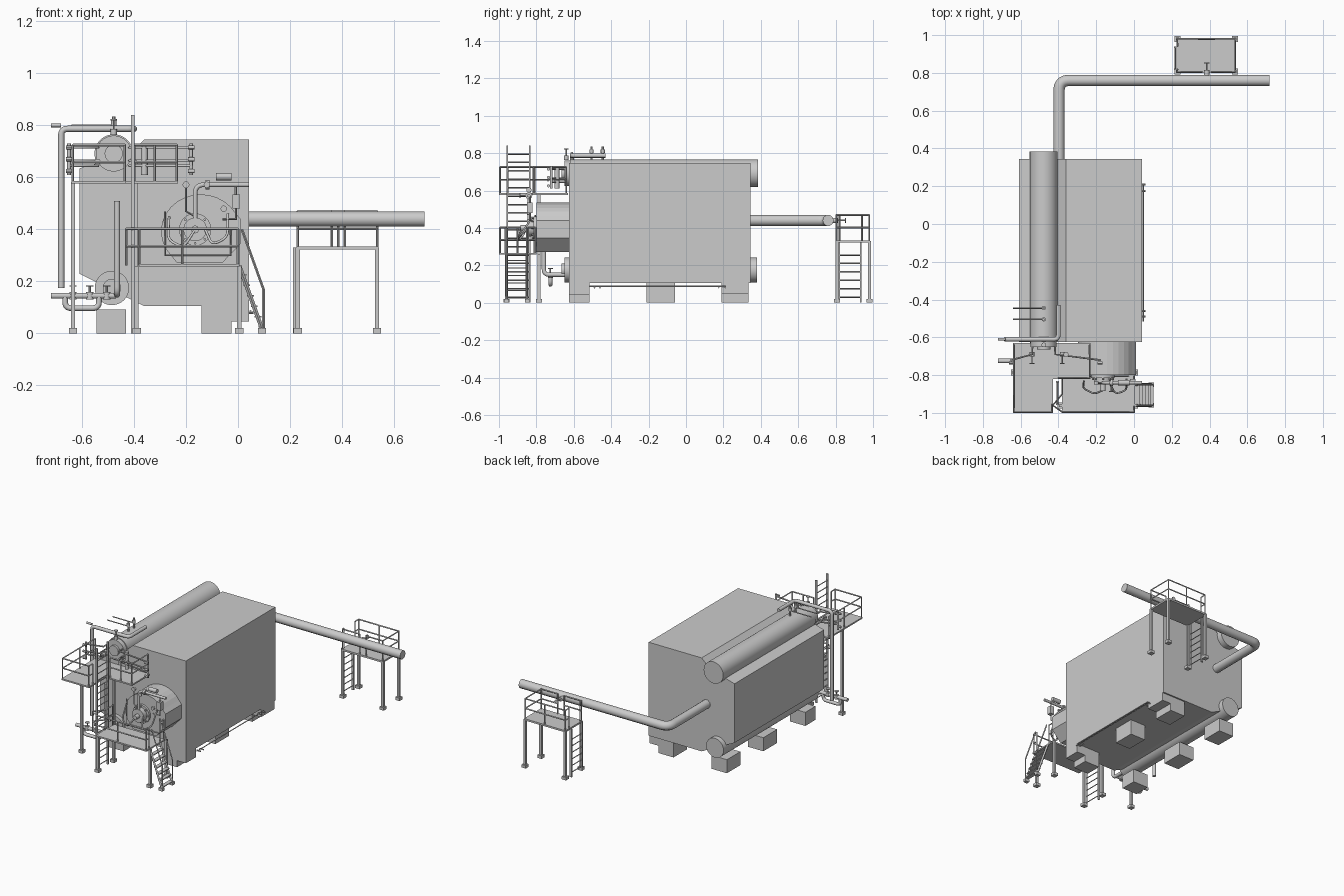
import bpy, math
from mathutils import Vector as V

if "Cube" in bpy.data.objects:
    bpy.data.objects.remove(bpy.data.objects["Cube"])

def mesh(name, verts, faces):
    me = bpy.data.meshes.new(name)
    me.from_pydata(verts, [], faces)
    ob = bpy.data.objects.new(name, me)
    bpy.context.collection.objects.link(ob)
    return ob

def prism(name, prof, y0, y1):
    """Extrude an (x, z) profile along y."""
    n = len(prof)
    v = [(x, y, z) for y in (y0, y1) for x, z in prof]
    f = [tuple(range(n)), tuple(range(2 * n - 1, n - 1, -1))]
    f += [(i, i + n, (i + 1) % n + n, (i + 1) % n) for i in range(n)]
    return mesh(name, v, f)

def box(name, x0, x1, y0, y1, z0, z1):
    return prism(name, [(x0, z0), (x1, z0), (x1, z1), (x0, z1)], y0, y1)

def cyl(name, a, b, r, n=32):
    a, b = V(a), V(b)
    d = b - a
    bpy.ops.mesh.primitive_cylinder_add(vertices=n, radius=r, depth=d.length, location=(a + b) / 2,
                                        rotation=d.to_track_quat('Z', 'Y').to_euler())
    ob = bpy.context.object
    ob.name = name
    bpy.ops.object.shade_smooth_by_angle()
    return ob

def bars(name, lines, r, res=0):
    """One object of bars or tubes swept along several polylines."""
    cu = bpy.data.curves.new(name, 'CURVE')
    cu.dimensions = '3D'
    cu.bevel_depth, cu.bevel_resolution, cu.use_fill_caps = r, res, True
    for pts in lines:
        s = cu.splines.new('POLY')
        s.points.add(len(pts) - 1)
        for p, q in zip(s.points, pts):
            p.co = (*q, 1)
        s.use_smooth = res > 0
    ob = bpy.data.objects.new(name, cu)
    bpy.context.collection.objects.link(ob)
    return ob

def pipe(name, pts, r, bend):
    """Round pipe with filleted corners."""
    P = [V(p) for p in pts]
    out = [P[0]]
    for a, b, c in zip(P, P[1:], P[2:]):
        s, e = b + (a - b).normalized() * bend, b + (c - b).normalized() * bend
        out += [s * (1 - t) ** 2 + b * 2 * t * (1 - t) + e * t * t for t in [i / 8 for i in range(9)]]
    return bars(name, [out + [P[-1]]], r, 3)

def railing(name, path, z, h):
    up = lambda k: [(x, y, z + h * k) for x, y in path]
    bars(name, [up(1), up(.52)] + [[(x, y, z), (x, y, z + h)] for x, y in path], .005)

def legs(name, spots, top):
    for x, y in spots:
        box(name, x - .008, x + .008, y - .008, y + .008, .02, top)
        box(name + "_foot", x - .016, x + .016, y - .016, y + .016, 0, .02)

def ladder(name, x, y0, y1, top, step=.045):
    rungs = [[(x, y0, .03 + i * step), (x, y1, .03 + i * step)] for i in range(int((top - .03) / step))]
    bars(name + "_rungs", rungs, .004)
    for y in (y0, y1):
        box(name + "_stile", x - .007, x + .007, y - .004, y + .004, 0, top)

def valve(name, p, d, r=.012, l=.045):
    """Valve body with flanges, stem and handwheel; d is the stem direction."""
    p, d = V(p), V(d)
    cyl(name + "_body", p - d * r, p + d * r, r, 16)
    cyl(name + "_stem", p, p + d * l, r * .3, 8)
    cyl(name + "_wheel", p + d * l, p + d * (l + .005), r, 16)

# boiler casing, skirts and feet
prism("boiler_casing", [(-.61, .23), (-.36, .105), (.042, .105), (.042, .746), (-.36, .746),
                        (-.41, .70), (-.54, .655), (-.61, .635)], -.625, .345)
box("front_skirt", -.14, .042, -.625, -.515, .045, .11)
box("rear_skirt", -.14, .042, .19, .335, .05, .11)
for y0, y1 in ((-.625, -.515), (-.21, -.06), (.19, .335)):
    box("right_foot", -.14, -.025, y0, y1, 0, .11)
    box("left_foot", -.545, -.43, y0, y1, 0, .093)
bars("drain_line", [[(.048, -.515, .087), (.048, .21, .087)]], .004)
for y in (-.49, -.46, .175, .21):
    bars("drain_stub", [[(.03, y, .08), (.06, y, .08)]], .005)

# upper and lower drums with end heads
cyl("steam_drum", (-.478, -.62, .692), (-.478, .385, .692), .074, 48)
cyl("steam_drum_head", (-.478, -.65, .692), (-.478, -.62, .692), .069, 48)
cyl("drum_manway", (-.478, -.665, .692), (-.478, -.65, .692), .035)
cyl("mud_drum", (-.485, -.65, .175), (-.485, .38, .175), .066, 48)
cyl("mud_manway", (-.485, -.665, .175), (-.485, -.65, .175), .035)

# burner windbox and burner
arc = [(-.143 + .153 * math.cos(math.radians(a)), .393 + .142 * math.sin(math.radians(a)))
       for a in range(30, 216, 12)]
prism("windbox", [(-.235, .272), (-.06, .272), (.01, .345), (.01, .44)] + arc, -.80, -.62)
cyl("burner_plate", (-.165, -.815, .40), (-.165, -.80, .40), .062)
cyl("burner_barrel", (-.165, -.85, .40), (-.165, -.80, .40), .045)
cyl("burner_nozzle", (-.165, -.885, .40), (-.165, -.85, .40), .015, 16)
for i in range(8):
    a = i * math.pi / 4
    x, z = -.165 + .053 * math.cos(a), .40 + .053 * math.sin(a)
    cyl("burner_bolt", (x, -.825, z), (x, -.81, z), .005, 8)
bars("windbox_frame", [[(-.28, -.806, .47), (-.28, -.806, .30), (-.028, -.806, .30), (-.028, -.806, .40)]], .004)
pipe("burner_hose", [(-.265, -.83, .45), (-.27, -.87, .36), (-.21, -.90, .33), (-.165, -.88, .40)], .005, .03)
pipe("oil_hose", [(-.13, -.84, .41), (-.10, -.90, .34), (-.04, -.88, .37), (-.04, -.82, .46)], .005, .03)

# fuel train above the burner
pipe("fuel_pipe", [(-.165, -.84, .42), (-.165, -.84, .572), (.042, -.84, .572)], .009, .035)
cyl("fuel_motor", (-.085, -.84, .603), (-.025, -.84, .603), .014, 16)
cyl("fuel_flange", (-.125, -.84, .572), (-.11, -.84, .572), .018, 16)
cyl("fuel_dial", (-.20, -.85, .572), (-.20, -.835, .572), .013, 16)
bars("dial_stem", [[(-.20, -.842, .56), (-.20, -.842, .47), (-.165, -.842, .45)]], .004)
valve("fuel_valve", (-.12, -.84, .572), (0, -1, 0))
box("fuel_actuator", -.022, .008, -.85, -.82, .48, .535)
bars("actuator_line", [[(-.008, -.835, .57), (-.008, -.835, .44), (-.06, -.835, .44)]], .005)
cyl("pressure_dial", (-.055, -.85, .48), (-.055, -.835, .48), .012, 16)

# main pipe from the rear
pipe("main_pipe", [(-.397, .33, .44), (-.397, .76, .44), (.718, .76, .44)], .03, .055)
valve("main_valve", (.385, .80, .44), (0, 1, 0), .014, .05)

# feedwater pipe over the drum
pipe("feed_pipe", [(-.68, -.61, .175), (-.68, -.61, .787), (-.40, -.61, .787), (-.40, -.43, .787)], .012, .025)
cyl("feed_flange", (-.72, -.61, .80), (-.68, -.61, .80), .007, 16)
for y in (-.505, -.445):
    cyl("safety_valve", (-.478, y, .76), (-.478, y, .835), .006, 12)
    cyl("safety_cap", (-.478, y, .80), (-.478, y, .82), .011, 16)
    bars("safety_outlet", [[(-.64, y, .80), (-.478, y, .80)]], .004)
valve("vent_valve", (-.478, -.64, .775), (0, 0, 1))

# water gauges in front of the upper drum
for x in (-.65, -.18):
    bars("water_gauge", [[(x, -.72, .61), (x, -.72, .73)]], .007, 1)
    s = -.478 + (.06 if x > -.4 else -.06)
    bars("gauge_arms", [[(s, -.64, z), (s, -.69, z), (x, -.72, z)] for z in (.645, .665, .715)], .005, 1)
    for z in (.625, .67, .715):
        cyl("gauge_cock", (x - .012, -.735, z), (x + .012, -.735, z), .008, 12)
cyl("water_column", (-.36, -.69, .61), (-.36, -.69, .73), .013, 16)
valve("gauge_valve", (-.38, -.69, .66), (0, -1, 0))
valve("column_valve", (-.54, -.69, .66), (0, -1, 0))

# blowdown pipes at the lower drum
pipe("down_pipe", [(-.465, -.65, .15), (-.465, -.76, .15), (-.465, -.76, .51)], .012, .03)
pipe("blowdown_main", [(-.72, -.725, .145), (-.47, -.725, .145)], .012, .01)
pipe("blowdown_loop", [(-.665, -.725, .145), (-.665, -.725, .097), (-.535, -.725, .097),
                       (-.535, -.725, .145)], .011, .025)
for x in (-.635, -.57, -.505):
    valve("blowdown_valve", (x, -.725, .145), (0, 0, 1), .014, .035)

# upper L-shaped platform
ell = [(-.64, -.63), (-.64, -1), (-.43, -1), (-.43, -.82), (-.23, -.82), (-.23, -.63)]
n = len(ell)
mesh("upper_deck", [(x, y, z) for z in (.577, .587) for x, y in ell],
     [(0, 1, 2, 3), (0, 3, 4, 5), (9, 8, 7, 6), (11, 10, 9, 6)]
     + [(i, i + n, (i + 1) % n + n, (i + 1) % n) for i in range(n)])
railing("upper_rail_left", [(-.635, -.64), (-.635, -.81), (-.635, -.995), (-.435, -.995), (-.435, -.955)], .585, .14)
railing("upper_rail_right", [(-.40, -.815), (-.32, -.815), (-.235, -.815), (-.235, -.64)], .585, .14)
legs("upper_leg", [(-.635, -.785), (-.395, -.785)], .58)
ladder("tall_ladder", -.405, -.955, -.835, .84)

# lower burner platform with stair
box("lower_deck", -.38, .005, -1, -.80, .257, .267)
railing("lower_rail", [(-.38, -.81), (-.38, -.90), (-.43, -.96), (-.38, -.995), (-.215, -.995),
                       (.0, -.995), (.0, -.965)], .262, .14)
railing("lower_rail_end", [(.0, -.845), (.0, -.805)], .262, .14)
legs("lower_leg", [(-.39, -.96), (.005, -.96), (.005, -.785)], .26)
for y in (-.96, -.85):
    bars("stair_stringer", [[(.005, y, .26), (.095, y, .01)]], .008)
    bars("stair_handrail", [[(.015, y, .40), (.098, y, .17), (.098, y, .01)]], .005)
    box("stair_foot", .077, .107, y - .012, y + .012, 0, .02)
for i in range(6):
    x, z = .018 + i * .0145, .225 - i * .04
    box("stair_tread", x - .012, x + .014, -.96, -.85, z - .003, z + .003)

# rear service platform
box("rear_deck", .225, .54, .80, .985, .322, .334)
railing("rear_rail", [(.23, .94), (.23, .98), (.385, .98), (.535, .98), (.535, .805), (.41, .805)], .33, .14)
railing("rear_rail_near", [(.36, .805), (.23, .805), (.23, .82)], .33, .14)
legs("rear_leg", [(.23, .98), (.535, .98), (.23, .808), (.535, .808)], .33)
ladder("rear_ladder", .218, .82, .935, .33)

# consistent outward faces on all mesh parts
import bmesh
for ob in bpy.data.objects:
    if ob.type == 'MESH':
        bm = bmesh.new()
        bm.from_mesh(ob.data)
        bmesh.ops.recalc_face_normals(bm, faces=bm.faces)
        bm.to_mesh(ob.data)
        bm.free()
